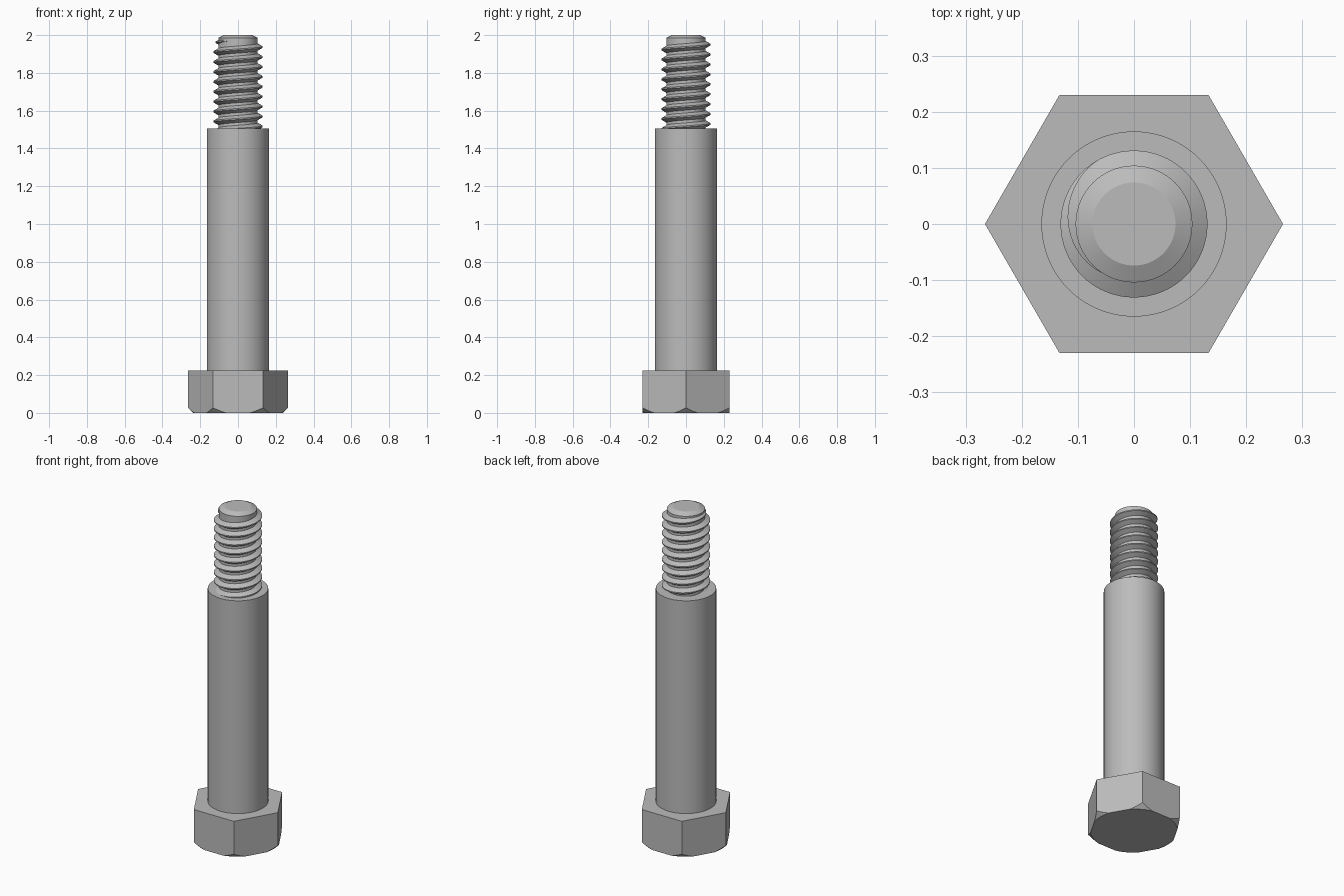
import bpy, bmesh, math

cube = bpy.data.objects.get("Cube")
if cube:
    bpy.data.objects.remove(cube, do_unlink=True)

steel = bpy.data.materials.new("grey steel")
steel.use_nodes = True
COLOUR = (0.5, 0.5, 0.5, 1)
steel.diffuse_color = COLOUR
steel.node_tree.nodes["Principled BSDF"].inputs["Base Color"].default_value = COLOUR


def add_object(name, bm, smooth_angle=None):
    bmesh.ops.recalc_face_normals(bm, faces=bm.faces[:])
    mesh = bpy.data.meshes.new(name)
    bm.to_mesh(mesh)
    bm.free()
    obj = bpy.data.objects.new(name, mesh)
    bpy.context.collection.objects.link(obj)
    mesh.materials.append(steel)
    if smooth_angle:
        bpy.ops.object.select_all(action='DESELECT')
        obj.select_set(True)
        bpy.context.view_layer.objects.active = obj
        bpy.ops.object.shade_smooth_by_angle(angle=math.radians(smooth_angle))
    return obj


def stack(profile, sides):
    """Solid of rings from (radius, z) pairs, capped at both ends."""
    bm = bmesh.new()
    rings = [[bm.verts.new((r * math.cos(i * math.tau / sides),
                            r * math.sin(i * math.tau / sides), z))
              for i in range(sides)] for r, z in profile]
    for low, high in zip(rings, rings[1:]):
        for i in range(sides):
            j = (i + 1) % sides
            bm.faces.new((low[i], low[j], high[j], high[i]))
    bm.faces.new(rings[0][::-1])
    bm.faces.new(rings[-1])
    return bm


HEAD_TOP, SHOULDER_TOP = 0.225, 1.505

# Hexagonal head, its lower corners trimmed by a cone
head = add_object("hex_head", stack([(0.2656, 0), (0.2656, HEAD_TOP)], 6))
cone = add_object("head_chamfer_cutter",
                  stack([(0.238, 0), (0.338, 0.1), (0.338, 0.3)], 96))
cone.hide_render = True
trim = head.modifiers.new("corner_chamfer", 'BOOLEAN')
trim.operation = 'INTERSECT'
trim.solver = 'EXACT'
trim.object = cone
bpy.context.view_layer.update()
trimmed = bpy.data.meshes.new_from_object(
    head.evaluated_get(bpy.context.evaluated_depsgraph_get()))
head.modifiers.clear()
head.data = trimmed
bpy.data.objects.remove(cone, do_unlink=True)

# Smooth shoulder and threaded core with chamfered tip
add_object("shoulder", stack([(0.165, HEAD_TOP), (0.165, SHOULDER_TOP)], 96), 30)
add_object("thread_core", stack([(0.104, SHOULDER_TOP), (0.104, 1.985),
                                 (0.074, 2.0)], 96), 25)

# Right-handed helical thread that fades out near the tip
ROOT, CREST, PITCH, STEPS = 0.104, 0.131, 0.0525, 64
FADE_START, FADE_END = math.radians(122), math.radians(238)
TURNS = 9
bm = bmesh.new()
rings = []
last = int(FADE_END / math.tau * STEPS)
for k in range(-TURNS * STEPS, last + 1):
    a = k * math.tau / STEPS
    z = 1.963 + PITCH * (a - math.pi) / math.tau
    fade = min(1, max(0.02, (FADE_END - a) / (FADE_END - FADE_START)))
    tip = ROOT + (CREST - ROOT) * fade
    half = 0.0033 + (tip - ROOT + 0.002) * math.tan(math.radians(30))
    section = [(ROOT - 0.002, -half), (tip, -0.0033), (tip, 0.0033), (ROOT - 0.002, half)]
    rings.append([bm.verts.new((r * math.cos(a), r * math.sin(a), z + dz))
                  for r, dz in section])
for p, q in zip(rings, rings[1:]):
    for i in range(4):
        j = (i + 1) % 4
        bm.faces.new((p[i], p[j], q[j], q[i]))
bm.faces.new(rings[0])
bm.faces.new(rings[-1][::-1])
add_object("helical_thread", bm, 30)
